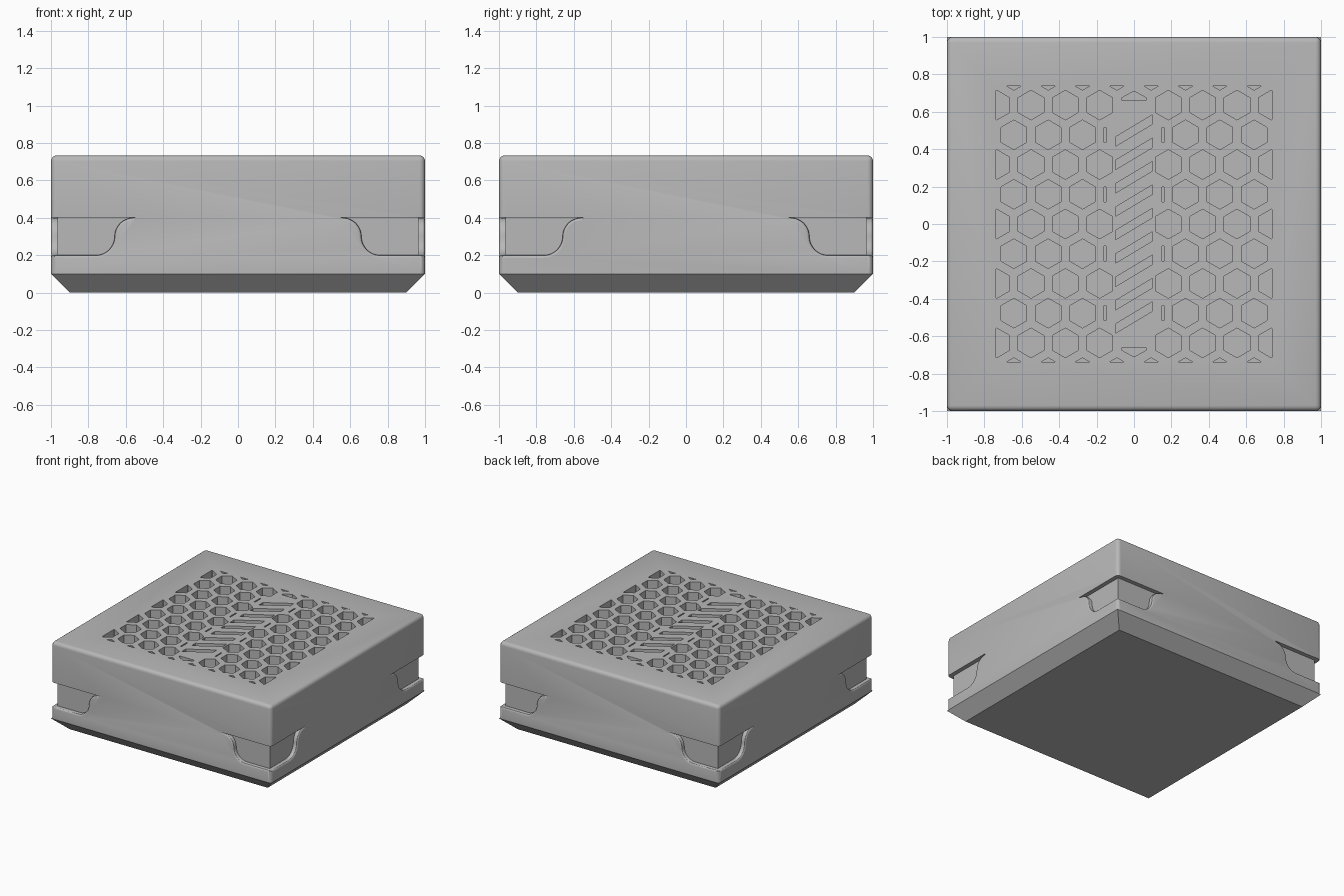
import bpy, bmesh
from math import sin, cos, pi, radians, sqrt
from mathutils import Matrix, Vector

if "Cube" in bpy.data.objects:
    bpy.data.objects.remove(bpy.data.objects["Cube"])

HEIGHT, CHAMFER = 0.733, 0.1
grey = bpy.data.materials.new("plain grey")
grey.use_nodes = True
colour = (0.48, 0.48, 0.48, 1)
grey.diffuse_color = colour
grey.node_tree.nodes["Principled BSDF"].inputs["Base Color"].default_value = colour


def make_object(name, bm):
    bmesh.ops.recalc_face_normals(bm, faces=bm.faces)
    mesh = bpy.data.meshes.new(name)
    bm.to_mesh(mesh)
    bm.free()
    mesh.materials.append(grey)
    obj = bpy.data.objects.new(name, mesh)
    bpy.context.collection.objects.link(obj)
    return obj


def add_box(bm, half, low, high):
    size = Matrix.Diagonal((2 * half, 2 * half, high - low, 1))
    place = Matrix.Translation((0, 0, (low + high) / 2))
    return bmesh.ops.create_cube(bm, size=1, matrix=place @ size)


def cut(obj, cutter):
    cutter.hide_render = True
    mod = obj.modifiers.new("cut", 'BOOLEAN')
    mod.operation, mod.solver, mod.object = 'DIFFERENCE', 'EXACT', cutter
    bpy.ops.object.select_all(action='DESELECT')
    bpy.context.view_layer.objects.active = obj
    obj.select_set(True)
    bpy.ops.object.modifier_apply(modifier=mod.name)
    bpy.data.objects.remove(cutter)


# Case shell with softened top and upright edges
bm = bmesh.new()
add_box(bm, 1, CHAMFER, HEIGHT)
edges = [e for e in bm.edges if max(v.co.z for v in e.verts) > CHAMFER + 0.01]
bmesh.ops.bevel(bm, geom=edges, offset=0.03, segments=4, profile=0.5, affect='EDGES')
case = make_object("case_shell", bm)

# Hollow inside
bm = bmesh.new()
add_box(bm, 0.93, 0, HEIGHT - 0.08)
cut(case, make_object("cavity_cutter", bm))

# Honeycomb vents, trimmed to a square field
bm = bmesh.new()


def add_polygon(points):
    bm.faces.new([bm.verts.new((x, y, 0.6)) for x, y in points])


PITCH, RADIUS, FIELD = 0.1835, 0.079, 0.737
ROW = PITCH * sqrt(3) / 2
for row in range(-5, 6):
    for col in range(-5, 6):
        x, y = (col + (row % 2) / 2) * PITCH, row * ROW
        if abs(x) > 0.1:
            add_polygon([(x + RADIUS * sin(k * pi / 3), y + RADIUS * cos(k * pi / 3))
                         for k in range(6)])
    if row % 2:
        # Narrow slits beside the middle strip, and edge vents above it
        for side in (-1, 1):
            x, y = side * 0.156, row * ROW
            if abs(row) < 5:
                add_polygon([(x - 0.005, y - 0.04), (x + 0.005, y - 0.04),
                             (x + 0.005, y + 0.04), (x - 0.005, y + 0.04)])
            else:
                x = side * PITCH / 2
                add_polygon([(x + RADIUS * sin(k * pi / 3), y + RADIUS * cos(k * pi / 3))
                             for k in range(6)])

# Slanted slots along the middle strip, with a small cap at each end
for k in range(-4, 5):
    y = k * 0.125
    add_polygon([(-0.1, y - 0.085), (0.1, y + 0.035), (0.1, y + 0.085), (-0.1, y - 0.035)])
for s in (-1, 1):
    add_polygon([(-0.065, s * 0.66), (0.065, s * 0.66), (0.065, s * 0.675),
                 (0, s * 0.71), (-0.065, s * 0.675)])

for direction in ((1, 0, 0), (-1, 0, 0), (0, 1, 0), (0, -1, 0)):
    normal = Vector(direction)
    bmesh.ops.bisect_plane(bm, geom=bm.verts[:] + bm.edges[:] + bm.faces[:],
                           plane_co=normal * FIELD, plane_no=normal, clear_outer=True)
raised = bmesh.ops.extrude_face_region(bm, geom=bm.faces[:], use_keep_orig=True)
bmesh.ops.translate(bm, vec=(0, 0, 0.2),
                    verts=[g for g in raised["geom"] if isinstance(g, bmesh.types.BMVert)])
cut(case, make_object("vent_cutter", bm))


# Finger scoops at the corners, with a rounded rim
def scoop_outline(grow):
    points = [(1.1, 0.4), (1.1, 0.2 - grow)]
    for k in range(9):
        a = radians(270 - 90 * k / 8)
        points.append((0.76 + (0.1 + grow) * cos(a), 0.3 + (0.1 + grow) * sin(a)))
    for k in range(1, 9):
        a = radians(90 * k / 8)
        points.append((0.56 + (0.1 - grow) * cos(a), 0.3 + (0.1 - grow) * sin(a)))
    return points + [(0.55, 0.4)]


RIM = ((0.035, 0), (0.015, 0), (0.007, 0.002), (0.002, 0.007), (0, 0.014), (-0.05, 0.014))
for turn in (0, 90):
    bm = bmesh.new()
    for sx in (-1, 1):
        for sy in (-1, 1):
            rings = [[bm.verts.new((sx * x, sy * (1 - depth), z))
                      for x, z in scoop_outline(grow)] for depth, grow in RIM]
            for a, b in zip(rings, rings[1:]):
                for i in range(len(a)):
                    j = (i + 1) % len(a)
                    bm.faces.new((a[i], a[j], b[j], b[i]))
            bm.faces.new(rings[0])
            bm.faces.new(rings[-1])
    bmesh.ops.rotate(bm, verts=bm.verts, cent=(0, 0, 0),
                     matrix=Matrix.Rotation(radians(turn), 3, 'Z'))
    cut(case, make_object("scoop_cutter", bm))

bpy.ops.object.select_all(action='DESELECT')
case.select_set(True)
bpy.context.view_layer.objects.active = case
bpy.ops.object.shade_smooth_by_angle()

# Tapered foot that also closes the floor
bm = bmesh.new()
add_box(bm, 1, 0, CHAMFER)
for v in bm.verts:
    if v.co.z < 0.01:
        v.co.x *= 0.9
        v.co.y *= 0.9
make_object("tapered_foot", bm)
